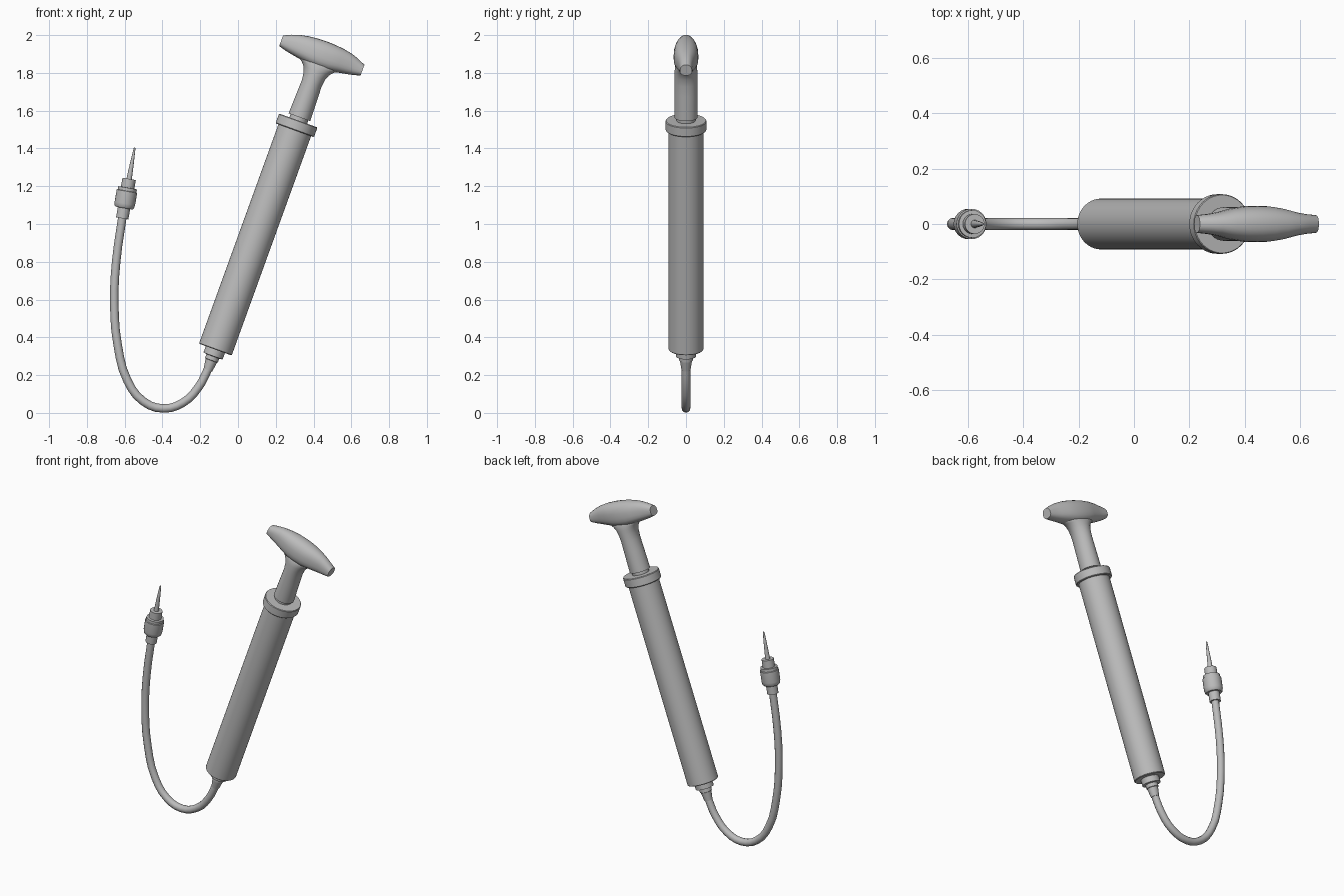
import bpy, bmesh, math
from mathutils import Matrix, Vector

if "Cube" in bpy.data.objects:
    bpy.data.objects.remove(bpy.data.objects["Cube"])

grey = bpy.data.materials.new("plain_grey")
grey.diffuse_color = (0.5, 0.5, 0.5, 1)
grey.use_nodes = True
grey.node_tree.nodes["Principled BSDF"].inputs["Base Color"].default_value = grey.diffuse_color

# Tilted frames: pump axis and needle axis
PUMP = Matrix.Translation((-0.12, 0, 0.335)) @ Matrix.Rotation(math.radians(19.9), 4, 'Y')
NEEDLE = Matrix.Translation((-0.613, 0, 1.03)) @ Matrix.Rotation(math.radians(10), 4, 'Y')


def finish(ob):
    ob.data.materials.clear()
    ob.data.materials.append(grey)
    bpy.ops.object.select_all(action='DESELECT')
    ob.select_set(True)
    bpy.context.view_layer.objects.active = ob
    bpy.ops.object.shade_smooth_by_angle(angle=math.radians(35))


def loft(name, rings, frame):
    """Capped skin through rings of equal point count."""
    bm = bmesh.new()
    vs = [[bm.verts.new(frame @ Vector(p)) for p in r] for r in rings]
    n = len(rings[0])
    for a, b in zip(vs, vs[1:]):
        for i in range(n):
            j = (i + 1) % n
            bm.faces.new((a[i], a[j], b[j], b[i]))
    bm.faces.new(vs[0][::-1])
    bm.faces.new(vs[-1])
    bmesh.ops.recalc_face_normals(bm, faces=bm.faces)
    me = bpy.data.meshes.new(name)
    bm.to_mesh(me)
    bm.free()
    ob = bpy.data.objects.new(name, me)
    bpy.context.collection.objects.link(ob)
    finish(ob)


def turned(name, profile, frame, n=32):
    """Profile rows: (height, x radius[, y radius])."""
    angs = [2 * math.pi * i / n for i in range(n)]
    loft(name, [[(p[1] * math.cos(a), p[-1] * math.sin(a), p[0]) for a in angs]
                for p in profile], frame)


# Barrel, collar and plunger
turned("barrel", [(0, .088), (.004, .092), (1.25, .092)], PUMP, 40)
turned("collar", [(1.235, .104), (1.239, .108), (1.286, .108), (1.29, .105)], PUMP, 40)
turned("plunger_rod", [(1.25, .05), (1.33, .05)], PUMP)
turned("plunger_grip", [(1.308, .061), (1.44, .057, .061), (1.50, .055, .061),
                        (1.54, .060, .061), (1.57, .072, .060), (1.59, .089, .058),
                        (1.605, .112, .053), (1.63, .14, .04)], PUMP)

# Crossbar handle: sections (offset, bottom, top, half width), mirrored
half = [(.229, 1.626, 1.686, .032), (.19, 1.615, 1.704, .036), (.15, 1.607, 1.718, .043),
        (.10, 1.598, 1.728, .056), (.05, 1.588, 1.733, .064), (0, 1.585, 1.735, .066)]
sections = [(-t, b, h, w) for t, b, h, w in half] + half[-2::-1]


def section(t, b, h, w, n=24):
    pts = []
    for i in range(n):
        a = 2 * math.pi * i / n
        c, s = math.cos(a), math.sin(a)
        mid = b + (h - b) * .4
        z = mid + (h - mid if s > 0 else mid - b) * math.copysign(abs(s) ** .8, s)
        pts.append((t, w * math.copysign(abs(c) ** .9, c), z))
    return pts


loft("handle", [section(*s) for s in sections], PUMP)

# Stepped outlet under the barrel
turned("outlet", [(.01, .054), (-.036, .054), (-.038, .036), (-.06, .036),
                  (-.062, .032), (-.115, .024)], PUMP, 24)

# Flexible hose
path = [(-.14, .28), (-.16, .23), (-.21, .135), (-.29, .055), (-.395, .0235), (-.5, .06),
        (-.585, .17), (-.637, .36), (-.655, .58), (-.645, .8), (-.610, 1.05)]
cu = bpy.data.curves.new("hose", 'CURVE')
cu.dimensions = '3D'
cu.bevel_depth = .0225
cu.bevel_resolution = 4
cu.use_fill_caps = True
sp = cu.splines.new('BEZIER')
sp.bezier_points.add(len(path) - 1)
for bp, (x, z) in zip(sp.bezier_points, path):
    bp.co = (x, 0, z)
    bp.handle_left_type = bp.handle_right_type = 'AUTO'
sp.resolution_u = 3
hose = bpy.data.objects.new("hose", cu)
bpy.context.collection.objects.link(hose)
bpy.context.view_layer.objects.active = hose
hose.select_set(True)
bpy.ops.object.convert(target='MESH')
finish(bpy.context.view_layer.objects.active)

# Needle connector and needle
turned("hose_ferrule", [(0, .033), (.07, .033)], NEEDLE, 24)
turned("needle_connector", [(.055, .046), (.062, .052), (.08, .055), (.145, .055),
                            (.147, .050), (.164, .050), (.165, .036), (.212, .036)], NEEDLE, 24)
turned("needle", [(.20, .015), (.28, .011), (.375, .005), (.38, .003)], NEEDLE, 16)
